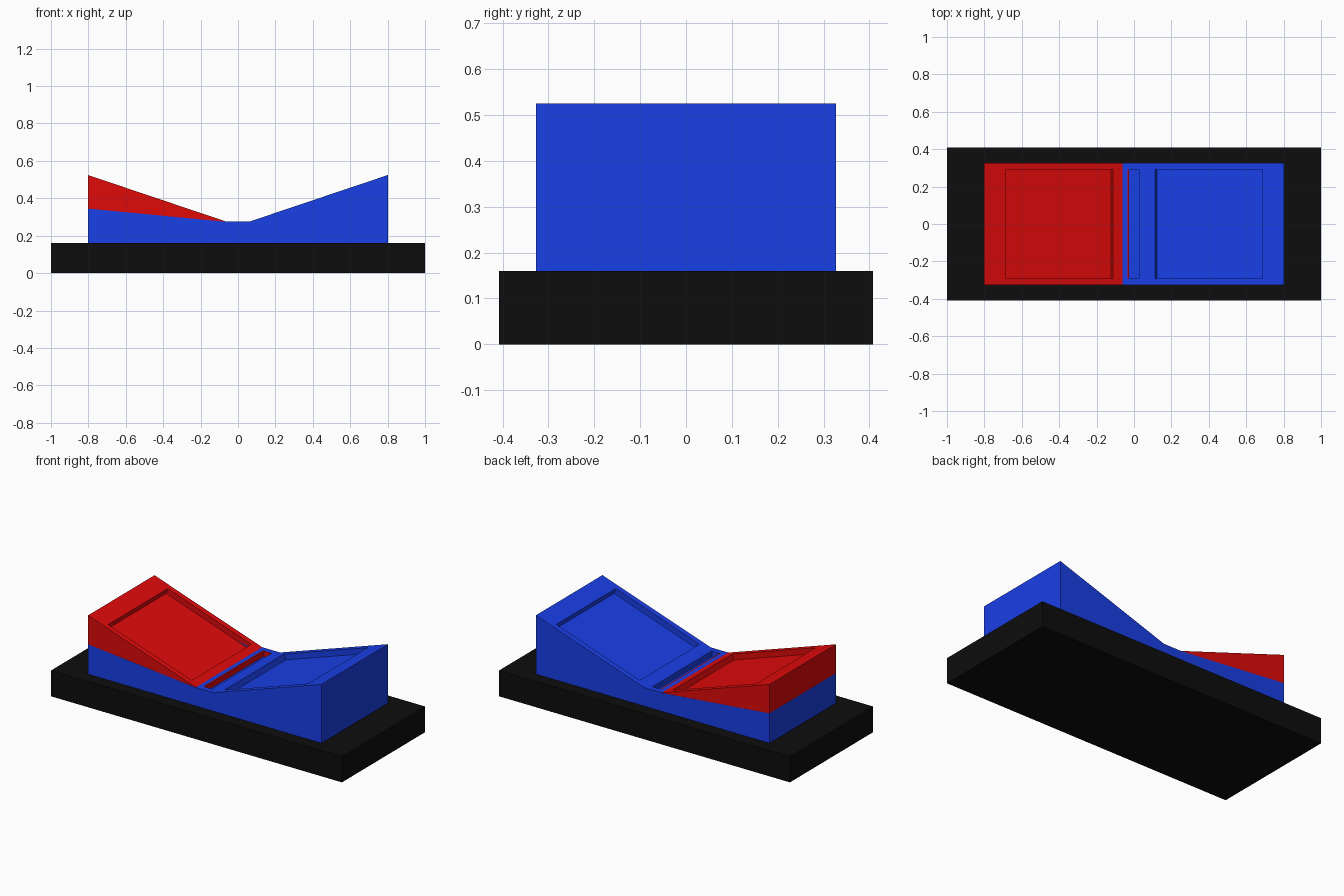
import bpy, bmesh
from mathutils import Vector

if "Cube" in bpy.data.objects:
    bpy.data.objects.remove(bpy.data.objects["Cube"])


def material(name, rgb):
    m = bpy.data.materials.new(name)
    m.diffuse_color = (*rgb, 1)
    m.use_nodes = True
    m.node_tree.nodes["Principled BSDF"].inputs["Base Color"].default_value = m.diffuse_color
    return m


def finish(name, bm, mat):
    bmesh.ops.recalc_face_normals(bm, faces=bm.faces[:])
    me = bpy.data.meshes.new(name)
    bm.to_mesh(me)
    bm.free()
    ob = bpy.data.objects.new(name, me)
    bpy.context.collection.objects.link(ob)
    me.materials.append(mat)
    return ob


# Rocker outline (x, z) along the top, and the recess x-range on each segment
TOP = [(-0.803, 0.345), (-0.07, 0.275), (0.06, 0.275), (0.803, 0.525)]
RECESS = [(-0.69, -0.10), (-0.035, 0.027), (0.113, 0.687)]
BOTTOM, HALF_Y, RECESS_Y, DEPTH = 0.16, 0.327, 0.292, 0.035


def rocker(name, mat, side, trim):
    """Prism with three recessed top panels; side=-1 mirrors it in x.
    A tiny trim keeps the overlapping halves from sharing faces."""
    outline = [(TOP[0][0], BOTTOM)] + TOP + [(TOP[-1][0], BOTTOM)]
    pts = [(side * (x - trim * (1 if x > 0 else -1) * (abs(x) > 0.5)), z - trim)
           for x, z in outline]
    bm = bmesh.new()
    y = HALF_Y - trim
    face = bm.faces.new([bm.verts.new((px, -y, pz)) for px, pz in pts])
    ext = bmesh.ops.extrude_face_region(bm, geom=[face])["geom"]
    bmesh.ops.translate(bm, vec=(0, 2 * y, 0),
                        verts=[v for v in ext if isinstance(v, bmesh.types.BMVert)])
    bmesh.ops.recalc_face_normals(bm, faces=bm.faces[:])
    panels = sorted((f for f in bm.faces if f.normal.z > 0.5),
                    key=lambda f: side * f.calc_center_median().x)
    for f, xs in zip(panels, RECESS):
        n, c = f.normal.copy(), f.calc_center_median()
        bmesh.ops.inset_individual(bm, faces=[f], thickness=0.02, depth=0)
        # place the rim of the recess on the panel plane
        mid = f.calc_center_median()
        for v in f.verts:
            x = side * xs[int(side * (v.co.x - mid.x) > 0)]
            yy = RECESS_Y if v.co.y > 0 else -RECESS_Y
            v.co = Vector((x, yy, c.z - n.x * (x - c.x) / n.z))
        f.normal_update()
        # sink the recess floor
        bmesh.ops.inset_individual(bm, faces=[f], thickness=0, depth=0)
        for v in f.verts:
            v.co -= n * DEPTH
    return finish(name, bm, mat)


# Base plate
bm = bmesh.new()
bmesh.ops.create_cube(bm, size=1)
bmesh.ops.scale(bm, vec=(2, 0.816, 0.16), verts=bm.verts[:])
bmesh.ops.translate(bm, vec=(0, 0, 0.08), verts=bm.verts[:])
finish("base_plate", bm, material("black", (0.004, 0.004, 0.004)))

# Two mirrored rocker positions
rocker("rocker_blue", material("blue", (0.01, 0.05, 0.8)), 1, 0)
rocker("rocker_red", material("red", (0.75, 0.003, 0.003)), -1, 0.0006)
